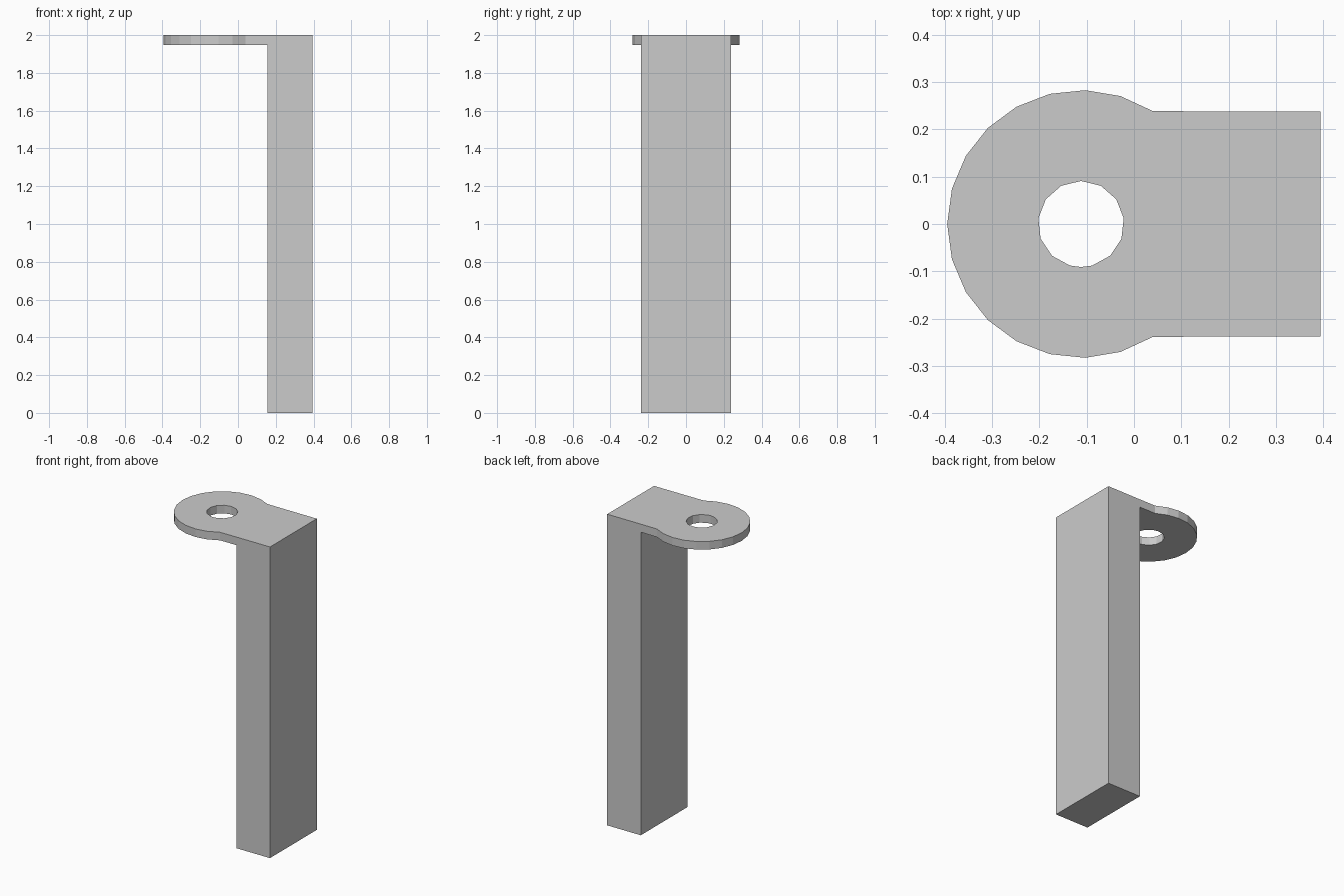
import bpy
import bmesh
from math import radians, sin, cos

cube = bpy.data.objects.get("Cube")
if cube:
    bpy.data.objects.remove(cube)

# Main sizes
TOP, UNDERSIDE = 2.0, 1.948
POST_IN, POST_OUT, HALF_W = 0.155, 0.394, 0.238
CENTRE_X, RING_R, HOLE_R = -0.112, 0.283, 0.091

metal = bpy.data.materials.new("plain grey")
metal.use_nodes = True
grey = (0.6, 0.6, 0.6, 1)
metal.diffuse_color = grey
metal.node_tree.nodes["Principled BSDF"].inputs["Base Color"].default_value = grey


def arc(radius, angles):
    return [(CENTRE_X + radius * cos(radians(a)), radius * sin(radians(a)))
            for a in angles]


bm = bmesh.new()


def verts(points):
    return [bm.verts.new((x, y, TOP)) for x, y in points]


def loop_edges(vs):
    return [bm.edges.new((a, b)) for a, b in zip(vs, vs[1:] + vs[:1])]


# Rounded eye of the tab, joined to the post top by a straight neck
eye = verts(arc(RING_R, [180 + 15.3 * k for k in range(-8, 9)]))
neck = verts([(POST_IN, -HALF_W), (POST_IN, HALF_W)])
hole = verts(arc(HOLE_R, [90 + 27.5 * k for k in range(-6, 7)] + [270]))
outline = loop_edges(eye + neck)
bmesh.ops.triangle_fill(bm, edges=outline + loop_edges(hole),
                        use_beauty=True, normal=(0, 0, 1))

# Top of the post
corners = verts([(POST_OUT, -HALF_W), (POST_OUT, HALF_W)])
bm.faces.new([neck[0], corners[0], corners[1], neck[1]])

# Thickness of the tab
solid = bmesh.ops.extrude_face_region(bm, geom=bm.faces[:], use_keep_orig=True)
lower = [g for g in solid["geom"] if isinstance(g, bmesh.types.BMVert)]
bmesh.ops.translate(bm, verts=lower, vec=(0, 0, UNDERSIDE - TOP))

# Post pulled down to the floor from its part of the underside
base = [f for f in bm.faces
        if all(v.co.z < TOP - 0.01 and v.co.x > POST_IN - 0.01 for v in f.verts)]
post = bmesh.ops.extrude_face_region(bm, geom=base)
for g in post["geom"]:
    if isinstance(g, bmesh.types.BMVert):
        g.co.z = 0

bmesh.ops.recalc_face_normals(bm, faces=bm.faces[:])
mesh = bpy.data.meshes.new("post_with_eyelet_tab")
bm.to_mesh(mesh)
bm.free()
mesh.materials.append(metal)
bracket = bpy.data.objects.new("post_with_eyelet_tab", mesh)
bpy.context.collection.objects.link(bracket)
